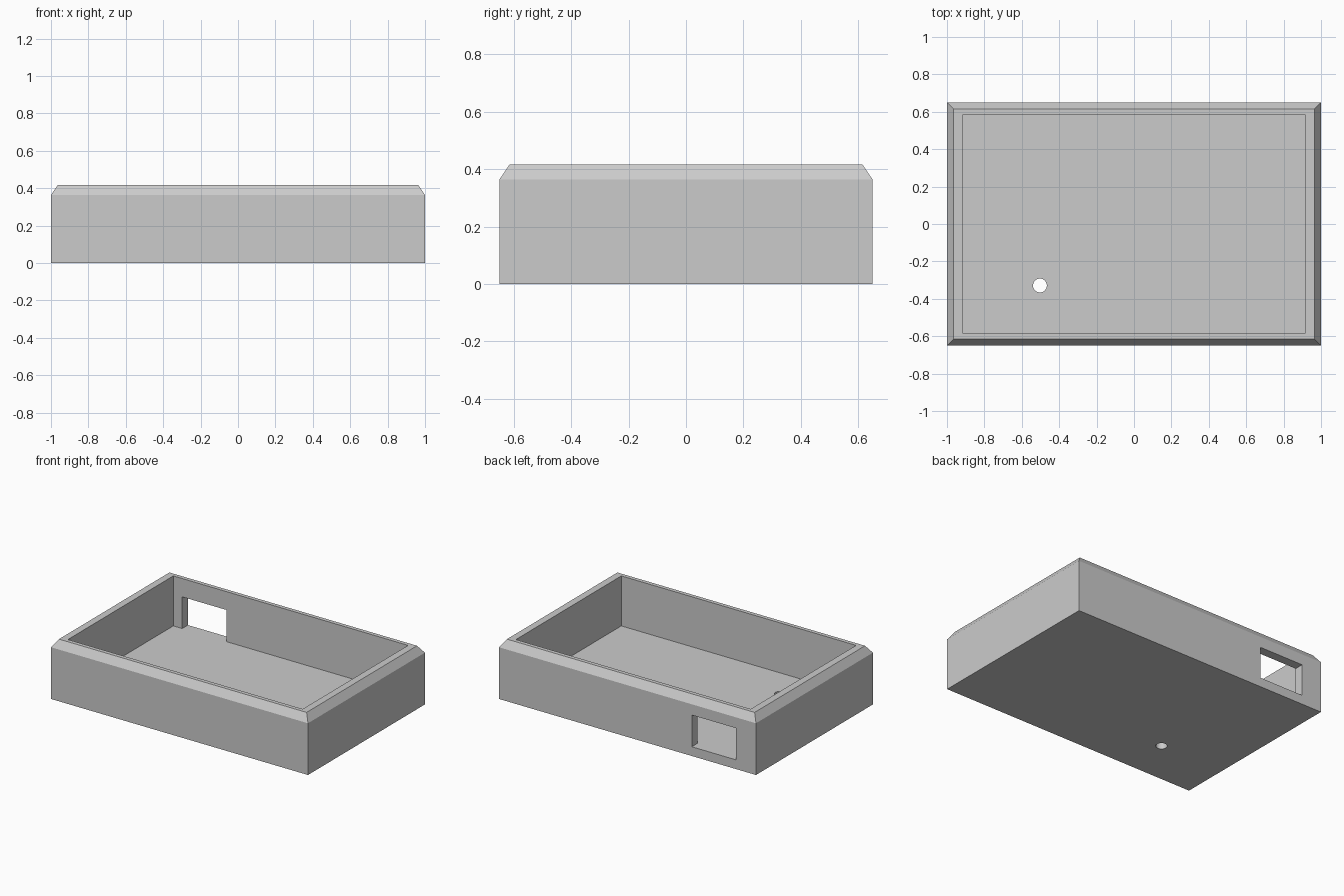
import bpy, bmesh

if "Cube" in bpy.data.objects:
    bpy.data.objects.remove(bpy.data.objects["Cube"])

grey = bpy.data.materials.new("light grey")
grey.diffuse_color = (0.6, 0.6, 0.6, 1)
grey.use_nodes = True
grey.node_tree.nodes["Principled BSDF"].inputs["Base Color"].default_value = grey.diffuse_color

HX, HY, HEIGHT = 1.0, 0.65, 0.417     # outer half sizes and height
SHOULDER, CHAMFER = 0.364, 0.036      # start and inset of the sloped rim
IX, IY, FLOOR = 0.914, 0.586, 0.065   # cavity half sizes and floor height


def box_cutter(name, lo, hi):
    size = [b - a for a, b in zip(lo, hi)]
    mid = [(a + b) / 2 for a, b in zip(lo, hi)]
    bpy.ops.mesh.primitive_cube_add(size=1, location=mid)
    ob = bpy.context.object
    ob.name, ob.scale = name, size
    return ob


def cut(target, cutter):
    mod = target.modifiers.new(cutter.name, "BOOLEAN")
    mod.operation, mod.solver, mod.object = "DIFFERENCE", "EXACT", cutter
    cutter.hide_render = True
    cutter.hide_set(True)


# Open tray: rectangular rings stacked from the underside, over the rim, to the floor
rings = [(HX, HY, 0), (HX, HY, SHOULDER), (HX - CHAMFER, HY - CHAMFER, HEIGHT),
         (IX, IY, HEIGHT), (IX, IY, FLOOR)]
bm = bmesh.new()
loops = [[bm.verts.new((sx * x, sy * y, z))
          for sx, sy in ((-1, -1), (1, -1), (1, 1), (-1, 1))] for x, y, z in rings]
for a, b in zip(loops, loops[1:]):
    for i in range(4):
        j = (i + 1) % 4
        bm.faces.new((a[i], a[j], b[j], b[i]))
bm.faces.new(loops[0][::-1])
bm.faces.new(loops[-1])
bmesh.ops.recalc_face_normals(bm, faces=bm.faces)
mesh = bpy.data.meshes.new("case_tray")
bm.to_mesh(mesh)
bm.free()
mesh.materials.append(grey)
tray = bpy.data.objects.new("case_tray", mesh)
bpy.context.collection.objects.link(tray)

# Port opening through the back wall, with its sill level with the floor
cut(tray, box_cutter("port_cutter", (-0.845, 0.55, FLOOR), (-0.5, 0.75, 0.288)))

# Round hole through the floor
bpy.ops.mesh.primitive_cylinder_add(vertices=32, radius=0.037, depth=0.3,
                                    location=(-0.503, -0.329, 0.03))
hole = bpy.context.object
hole.name = "floor_hole_cutter"
cut(tray, hole)
